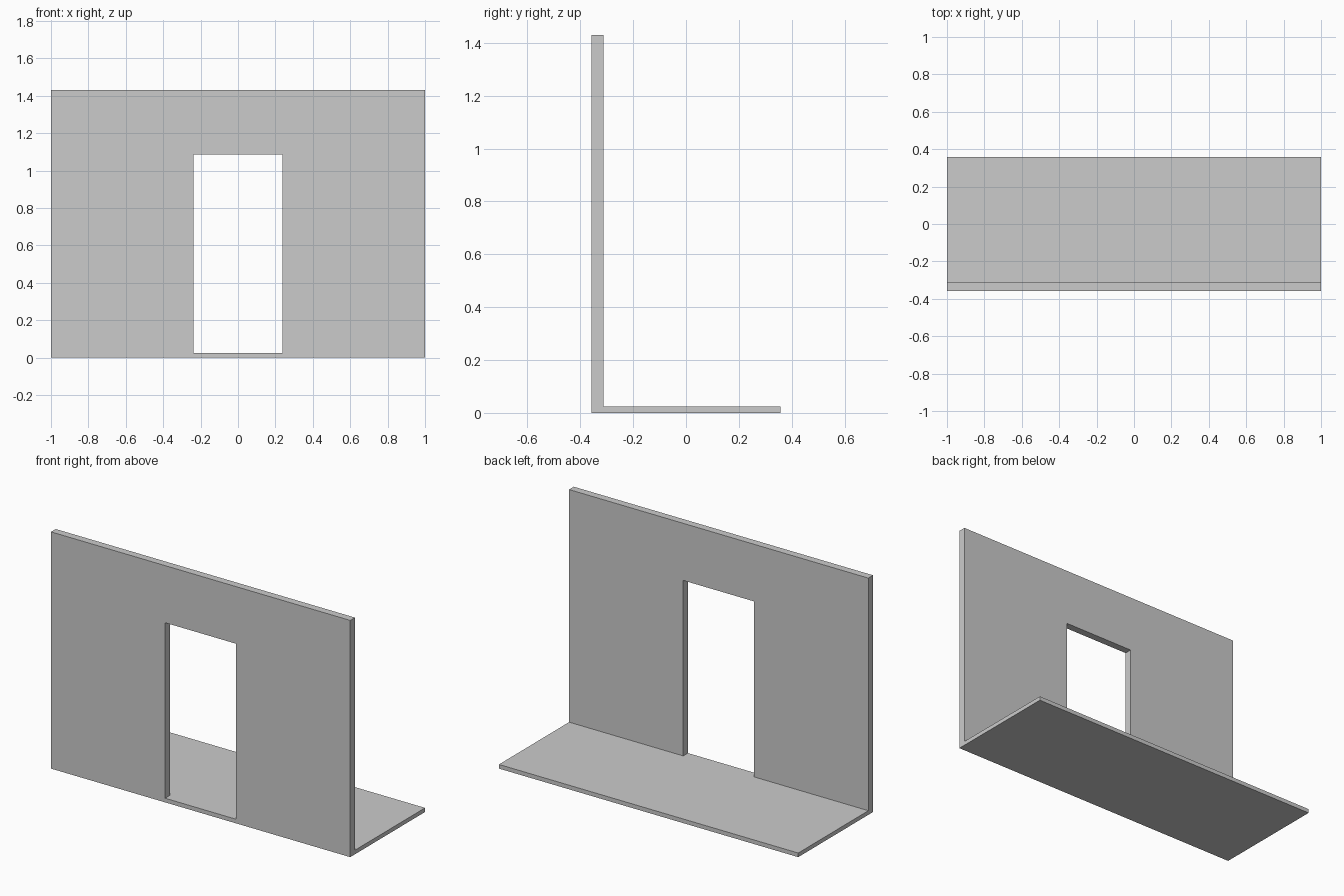
import bpy, bmesh
from mathutils import Vector

default = bpy.data.objects.get("Cube")
if default:
    bpy.data.objects.remove(default, do_unlink=True)

HALF_WIDTH, HEIGHT = 1.0, 1.43
FRONT, WALL_BACK, FLOOR_BACK = -0.357, -0.312, 0.357
FLOOR_TOP = 0.025
DOOR_HALF, DOOR_TOP = 0.237, 1.085

# Plain grey plaster
grey = bpy.data.materials.new("light_grey")
grey.use_nodes = True
colour = (0.6, 0.6, 0.6, 1.0)
grey.diffuse_color = colour
grey.node_tree.nodes["Principled BSDF"].inputs["Base Color"].default_value = colour

# Wall and floor: one L-shaped profile swept across the width
bm = bmesh.new()
profile = [(FRONT, 0), (FLOOR_BACK, 0), (FLOOR_BACK, FLOOR_TOP),
           (WALL_BACK, FLOOR_TOP), (WALL_BACK, HEIGHT), (FRONT, HEIGHT)]
end = bm.faces.new([bm.verts.new((-HALF_WIDTH, y, z)) for y, z in profile])
swept = bmesh.ops.extrude_face_region(bm, geom=[end], use_keep_orig=True)
bmesh.ops.translate(bm, vec=(2 * HALF_WIDTH, 0, 0),
                    verts=[v for v in swept["geom"] if isinstance(v, bmesh.types.BMVert)])


def slice_at(point, normal):
    bmesh.ops.bisect_plane(bm, geom=bm.verts[:] + bm.edges[:] + bm.faces[:],
                           plane_co=Vector(point), plane_no=Vector(normal), dist=1e-5)


# Doorway: slice its outline, open both wall faces, then line the reveal
for side in (-1, 1):
    slice_at((side * DOOR_HALF, 0, 0), (1, 0, 0))
for level in (FLOOR_TOP, DOOR_TOP):
    slice_at((0, 0, level), (0, 0, 1))


def in_doorway(face):
    c = face.calc_center_median()
    return abs(c.x) < DOOR_HALF and FLOOR_TOP < c.z < DOOR_TOP and c.y < WALL_BACK + 0.01


bmesh.ops.delete(bm, geom=[f for f in bm.faces if in_doorway(f)], context='FACES')
bmesh.ops.bridge_loops(bm, edges=[e for e in bm.edges if e.is_boundary])
bmesh.ops.recalc_face_normals(bm, faces=bm.faces[:])

mesh = bpy.data.meshes.new("doorway_wall_with_floor")
bm.to_mesh(mesh)
bm.free()
mesh.materials.append(grey)
wall = bpy.data.objects.new("doorway_wall_with_floor", mesh)
bpy.context.collection.objects.link(wall)
